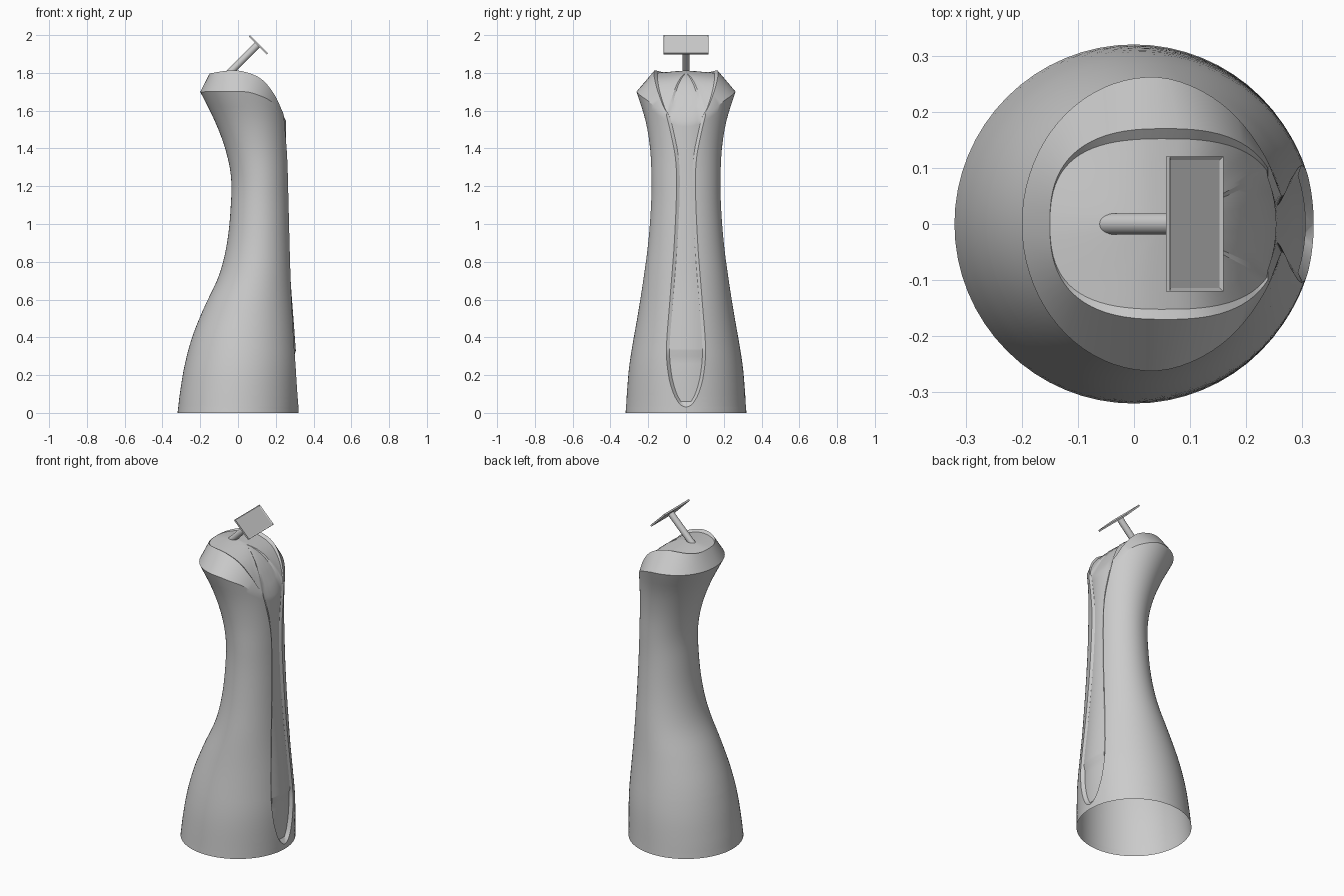
import bpy, bmesh, math
from mathutils import Vector, Matrix

cube = bpy.data.objects.get("Cube")
if cube:
    bpy.data.objects.remove(cube, do_unlink=True)

grey = bpy.data.materials.new("plain_grey")
grey.use_nodes = True
colour = (0.6, 0.6, 0.6, 1)
grey.diffuse_color = colour
grey.node_tree.nodes["Principled BSDF"].inputs["Base Color"].default_value = colour


def curve(*pts):
    """Smooth function through (position, value) points."""
    n = len(pts)

    def slope(i):
        a, b = pts[max(i - 1, 0)], pts[min(i + 1, n - 1)]
        return (b[1] - a[1]) / (b[0] - a[0])

    def f(p):
        p = min(max(p, pts[0][0]), pts[-1][0])
        i = 0
        while i < n - 2 and p > pts[i + 1][0]:
            i += 1
        (p0, v0), (p1, v1) = pts[i], pts[i + 1]
        h = p1 - p0
        t = (p - p0) / h
        return ((1 + 2 * t) * (1 - t) ** 2 * v0 + t * (1 - t) ** 2 * h * slope(i)
                + t * t * (3 - 2 * t) * v1 + t * t * (t - 1) * h * slope(i + 1))
    return f


# Body profiles by height
back = curve((0, -.32), (.1, -.308), (.25, -.283), (.4, -.243), (.55, -.183), (.73, -.1),
             (.9, -.058), (1.1, -.038), (1.25, -.037), (1.4, -.068), (1.55, -.125), (1.7, -.2))
front = curve((0, .32), (.25, .322), (.4, .313), (.73, .289), (1.1, .274), (1.4, .267), (1.7, .265))
side = curve((0, .32), (.25, .3), (.55, .25), (.73, .222), (.9, .2), (1.1, .185),
             (1.25, .183), (1.4, .19), (1.55, .215), (1.7, .262))
groove = curve((.03, .001), (.04, .025), (.07, .05), (.12, .073), (.2, .093), (.33, .104),
               (.6, .085), (.9, .062), (1.2, .05), (1.35, .056), (1.5, .085), (1.6, .11))
# Neck rim and crown heights by x
rim = curve((-.2, 1.7), (.04, 1.7), (.127, 1.675), (.18, 1.645), (.24, 1.577), (.265, 1.545))
crown = curve((-.15, 1.797), (-.05, 1.812), (.03, 1.807), (.127, 1.765), (.196, 1.68),
              (.24, 1.587), (.265, 1.55))
FLOOR, WRAP = 8, 64


def shell(phi, z):
    c, a = (front(z) + back(z)) / 2, (front(z) - back(z)) / 2
    return Vector((c + a * math.cos(phi), side(z) * math.sin(phi), z))


def depth(z):
    ramp = min(max((z - .03) / .03, 0), 1)
    step = min(max((z - .3) / .03, 0), 1)
    return ramp * (.022 - .01 * step)


def column(j, z, recess=True):
    """Point of column j at height z: groove floor first, then around the back."""
    w = groove(z)
    if j <= FLOOR:
        y = max(w - .017, w * .3) * (2 * j / FLOOR - 1)
        p = shell(math.asin(y / side(z)), z)
        if recess:
            p.x -= depth(z)
        return p
    phi = math.asin(w / side(z))
    f = (j - FLOOR - 1) / WRAP
    return shell(phi + f * (2 * math.pi - 2 * phi), z)


def rim_height(j):
    z = 1.65
    for _ in range(20):
        z = (z + rim(column(j, z, False).x)) / 2
    return z


columns = range(FLOOR + WRAP + 2)
rim_z = [rim_height(j) for j in columns]
levels = sorted([0, .015, .03, .035, .04, .05, .06, .08, .3, .33]
                + [.1 + .04 * i for i in range(41) if i != 5])
rows = []
for t in levels:
    rows.append([column(j, t if t < 1.1 else 1.1 + (t - 1.1) * (rim_z[j] - 1.1) / .6)
                 for j in columns])

# Sloped head edge and recessed crown face, sharing the groove floor columns
start = math.asin((.1 / .17) ** 1.3)
edge, inner = [], []
for j in columns:
    p = rows[-1][j]
    if j <= FLOOR:
        edge.append(p.copy())
        inner.append(p.copy())
        continue
    th = start + (j - FLOOR - 1) / WRAP * (2 * math.pi - 2 * start)
    c, s = math.cos(th), math.sin(th)
    x = .055 + .205 * math.copysign(abs(c) ** (1 / 1.3), c)
    y = .17 * math.copysign(abs(s) ** (1 / 1.3), s)
    edge.append(Vector((x, y, crown(x))))
    k = abs(s)
    inner.append(Vector((x - .004 * k * c, y - .018 * k * s, crown(x) - .013 * k)))
rows += [edge, inner]
for scale in (.85, .7, .5, .3, .15, 0):
    ring = []
    for p in inner:
        x = .055 + (p.x - .055) * scale
        ring.append(Vector((x, p.y * scale, crown(x) + (p.z - crown(p.x)) * scale)))
    rows.append(ring)


def finish(name, bm, smooth=True):
    mesh = bpy.data.meshes.new(name)
    bm.to_mesh(mesh)
    bm.free()
    mesh.materials.append(grey)
    obj = bpy.data.objects.new(name, mesh)
    bpy.context.collection.objects.link(obj)
    if smooth:
        bpy.ops.object.select_all(action='DESELECT')
        obj.select_set(True)
        bpy.context.view_layer.objects.active = obj
        bpy.ops.object.shade_smooth_by_angle(angle=math.radians(28))
    return obj


# Body: one open-bottomed shell
bm = bmesh.new()
grid = [[bm.verts.new(p) for p in row] for row in rows]
n = len(columns)
for a, b in zip(grid, grid[1:]):
    for j in columns:
        k = (j + 1) % n
        bm.faces.new((a[j], a[k], b[k], b[j]))
bmesh.ops.remove_doubles(bm, verts=bm.verts, dist=.0004)
bmesh.ops.recalc_face_normals(bm, faces=bm.faces)
finish("body", bm)

# Slanted stem
tilt = Matrix.Rotation(math.radians(45), 4, 'Y')
bm = bmesh.new()
bmesh.ops.create_cone(bm, cap_ends=True, segments=32, radius1=.019, radius2=.019, depth=.225,
                      matrix=Matrix.Translation((.026, 0, 1.871)) @ tilt)
finish("stem", bm)

# Rectangular tray on the stem, with a shallow inset face
bm = bmesh.new()
bmesh.ops.create_cube(bm, size=1, matrix=Matrix.Diagonal((.135, .24, .01, 1)))
top = max(bm.faces, key=lambda f: f.calc_center_median().z)
bmesh.ops.inset_region(bm, faces=[top], thickness=.009)
bmesh.ops.translate(bm, verts=top.verts, vec=(0, 0, -.004))
bmesh.ops.transform(bm, verts=bm.verts, matrix=Matrix.Translation((.108, 0, 1.949)) @ tilt)
finish("tray", bm, smooth=False)
